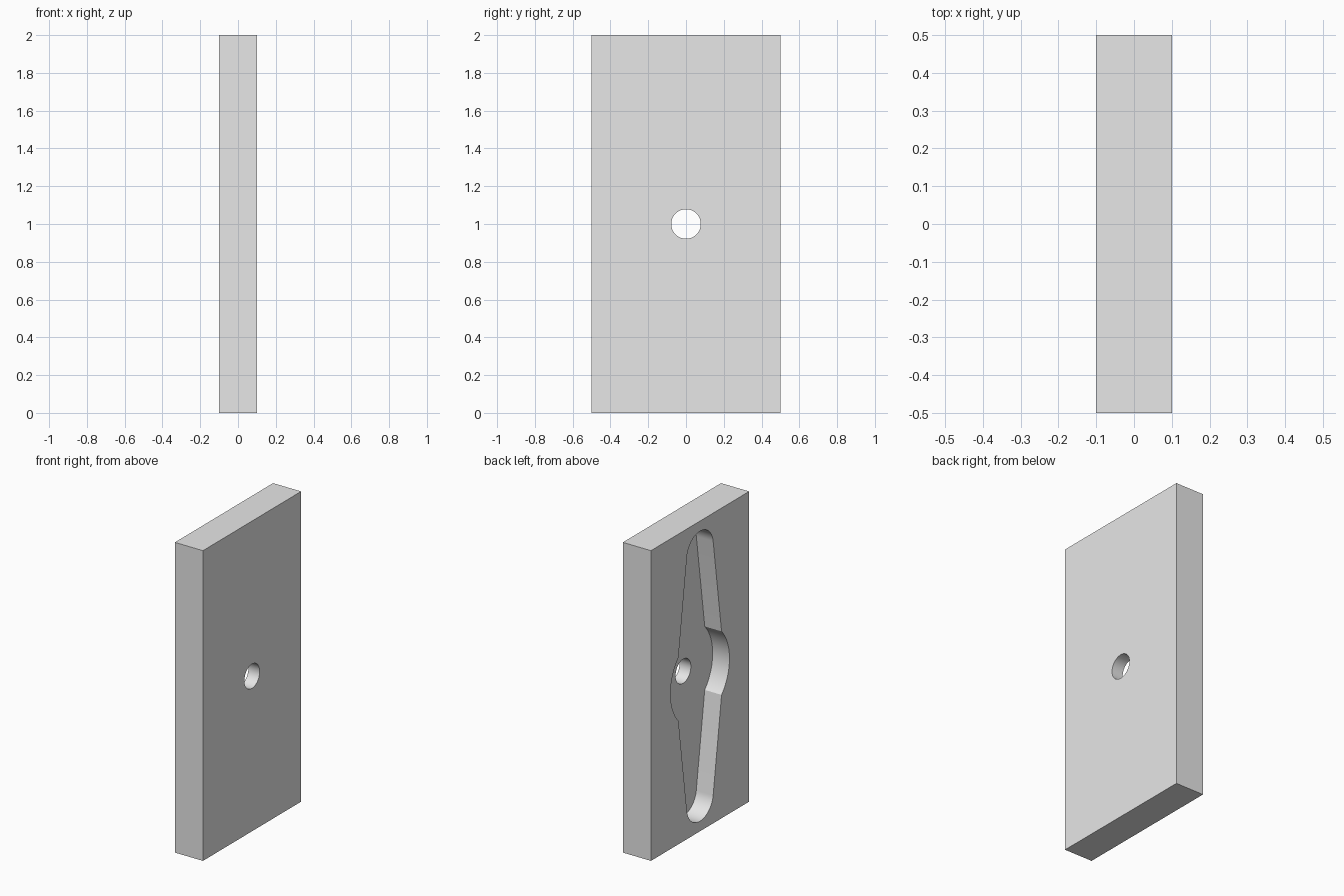
import bpy, bmesh
from math import cos, sin, radians

if "Cube" in bpy.data.objects:
    bpy.data.objects.remove(bpy.data.objects["Cube"], do_unlink=True)

THICK, WIDTH, HEIGHT = 0.2, 1.0, 2.0
MID = HEIGHT / 2
RECESS_DEPTH = 0.12

grey = bpy.data.materials.new("plain grey")
grey.use_nodes = True
grey.diffuse_color = (0.8, 0.8, 0.8, 1)
grey.node_tree.nodes["Principled BSDF"].inputs["Base Color"].default_value = (0.8, 0.8, 0.8, 1)


def prism(name, outline, x0, x1):
    """Extrude a (y, z) outline along x."""
    bm = bmesh.new()
    face = bm.faces.new([bm.verts.new((x0, y, z)) for y, z in outline])
    new = bmesh.ops.extrude_face_region(bm, geom=[face])["geom"]
    bmesh.ops.translate(bm, vec=(x1 - x0, 0, 0),
                        verts=[v for v in new if isinstance(v, bmesh.types.BMVert)])
    bmesh.ops.recalc_face_normals(bm, faces=bm.faces)
    mesh = bpy.data.meshes.new(name)
    bm.to_mesh(mesh)
    bm.free()
    mesh.materials.append(grey)
    obj = bpy.data.objects.new(name, mesh)
    bpy.context.collection.objects.link(obj)
    return obj


def arc(centre_z, radius, start, end, steps):
    angles = [radians(start + (end - start) * i / steps) for i in range(steps + 1)]
    return [(radius * cos(a), centre_z + radius * sin(a)) for a in angles]


# Rectangular plate
w = WIDTH / 2
plate = prism("plate", [(-w, 0), (w, 0), (w, HEIGHT), (-w, HEIGHT)], -THICK / 2, THICK / 2)

# Recess: round hub with two tapered, round-ended arms
outline = (arc(MID + 0.8, 0.135, 8, 172, 32) + arc(MID, 0.3, 137, 223, 32)
           + arc(MID - 0.8, 0.135, 188, 352, 32) + arc(MID, 0.3, -43, 43, 32))
recess = prism("recess_cutter", outline, -THICK, -THICK / 2 + RECESS_DEPTH)

# Through hole
hole = prism("hole_cutter", arc(MID, 0.078, 0, 360, 64)[:-1], -THICK, THICK)

# Cut both into the plate
bpy.ops.object.select_all(action='DESELECT')
bpy.context.view_layer.objects.active = plate
plate.select_set(True)
for cutter in (recess, hole):
    cutter.hide_render = True
    mod = plate.modifiers.new(cutter.name, 'BOOLEAN')
    mod.operation, mod.solver, mod.object = 'DIFFERENCE', 'EXACT', cutter
    bpy.ops.object.modifier_apply(modifier=mod.name)
    bpy.data.objects.remove(cutter, do_unlink=True)

bpy.ops.object.shade_smooth_by_angle(angle=radians(25))
